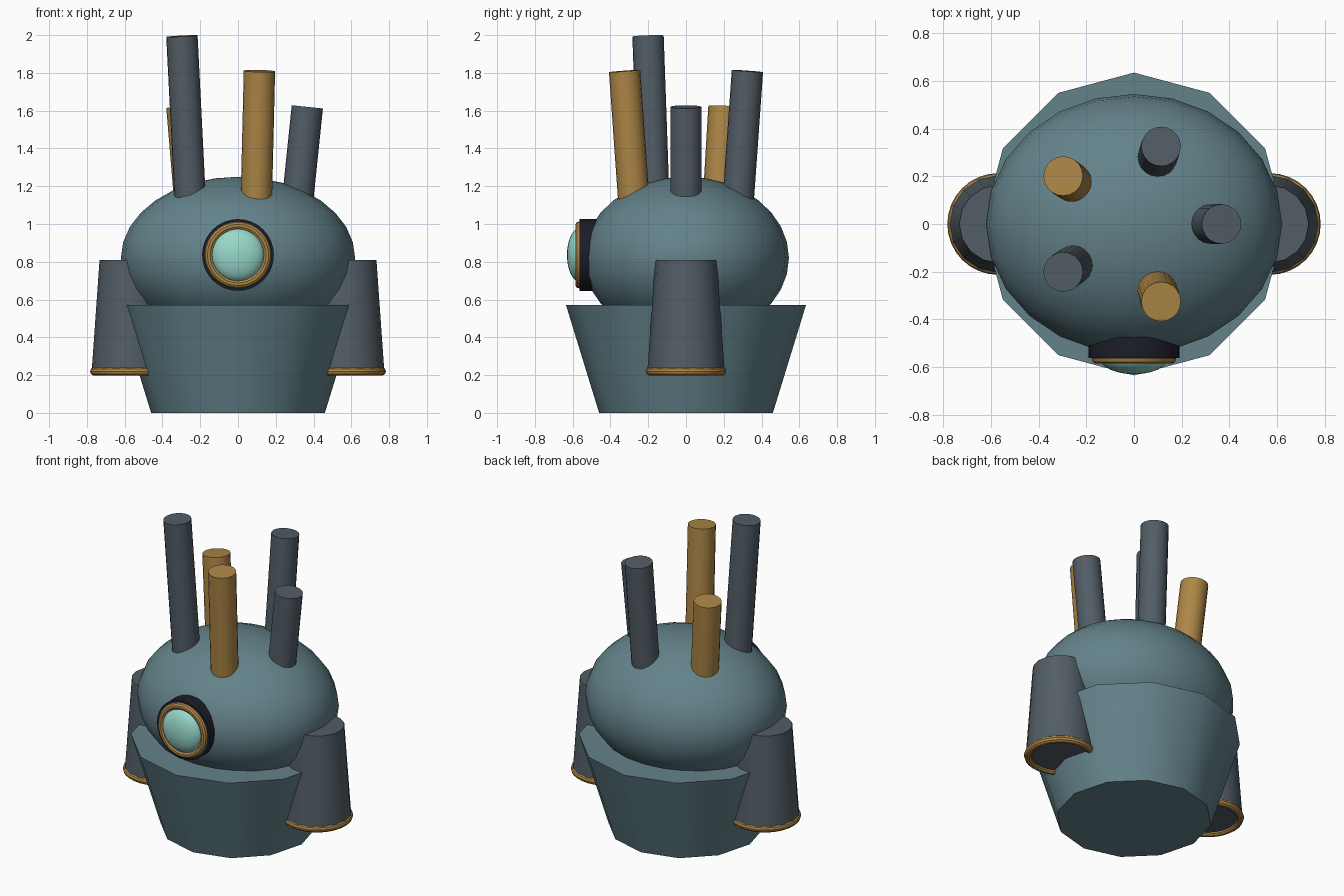
import bpy
from math import cos, sin, pi, radians
from mathutils import Vector

cube = bpy.data.objects.get("Cube")
if cube:
    bpy.data.objects.remove(cube, do_unlink=True)


def material(name, rgb):
    m = bpy.data.materials.new(name)
    m.use_nodes = True
    m.diffuse_color = (*rgb, 1)
    m.node_tree.nodes["Principled BSDF"].inputs["Base Color"].default_value = (*rgb, 1)
    return m


TEAL = material("dusty teal", (0.125, 0.225, 0.255))
SLATE = material("slate grey", (0.085, 0.11, 0.132))
BRASS = material("brass", (0.42, 0.24, 0.062))
NAVY = material("dark navy", (0.012, 0.012, 0.022))
MINT = material("pale mint", (0.31, 0.69, 0.59))


def finish(name, mat):
    ob = bpy.context.object
    ob.name = name
    ob.data.materials.append(mat)
    bpy.ops.object.shade_smooth_by_angle(angle=radians(32))
    return ob


def frustum(name, mat, start, end, r1, r2, sides):
    """Tapered cylinder running from start to end."""
    a, b = Vector(start), Vector(end)
    turn = (b - a).to_track_quat('Z', 'Y').to_euler()
    bpy.ops.mesh.primitive_cone_add(vertices=sides, radius1=r1, radius2=r2,
                                    depth=(b - a).length, location=(a + b) / 2,
                                    rotation=turn)
    return finish(name, mat)


def ball(name, mat, centre, size, segments, rings):
    bpy.ops.mesh.primitive_uv_sphere_add(segments=segments, ring_count=rings,
                                         radius=1, location=centre)
    bpy.context.object.scale = size
    bpy.ops.object.transform_apply(location=False, rotation=False, scale=True)
    return finish(name, mat)


def ring(name, mat, centre, major, minor, turn=(0, 0, 0)):
    bpy.ops.mesh.primitive_torus_add(location=centre, rotation=turn,
                                     major_radius=major, minor_radius=minor,
                                     major_segments=32, minor_segments=10)
    return finish(name, mat)


# Tub-shaped base and rounded head
frustum("base_tub", TEAL, (0, 0, 0), (0, 0, 0.57), 0.46, 0.635, 12)
ball("head", TEAL, (0, 0, 0.82), (0.62, 0.545, 0.43), 24, 16)

# Single round eye on the front
EYE_Z = 0.836
frustum("eye_socket", NAVY, (0, -0.38, EYE_Z), (0, -0.563, EYE_Z), 0.19, 0.19, 32)
ring("eye_rim", BRASS, (0, -0.565, EYE_Z), 0.155, 0.022, (pi / 2, 0, 0))
ball("eye_lens", MINT, (0, -0.565, EYE_Z), (0.14, 0.065, 0.14), 24, 16)

# Sleeve-like arms with brass cuffs
for side, s in (("left", 1), ("right", -1)):
    frustum(side + "_arm", SLATE, (s * 0.57, 0, 0.215), (s * 0.57, 0, 0.81), 0.205, 0.163, 16)
    ring(side + "_cuff", BRASS, (s * 0.57, 0, 0.22), 0.19, 0.023)

# Crown of pipes leaning outwards
pipes = ((1.62, SLATE), (1.81, SLATE), (1.62, BRASS), (1.995, SLATE), (1.81, BRASS))
for i, (top, mat) in enumerate(pipes):
    c, s = cos(2 * pi * i / 5), sin(2 * pi * i / 5)
    frustum(f"pipe_{i + 1}", mat, (0.308 * c, 0.285 * s, 1.05),
            (0.367 * c, 0.342 * s, top), 0.083, 0.083, 20)
